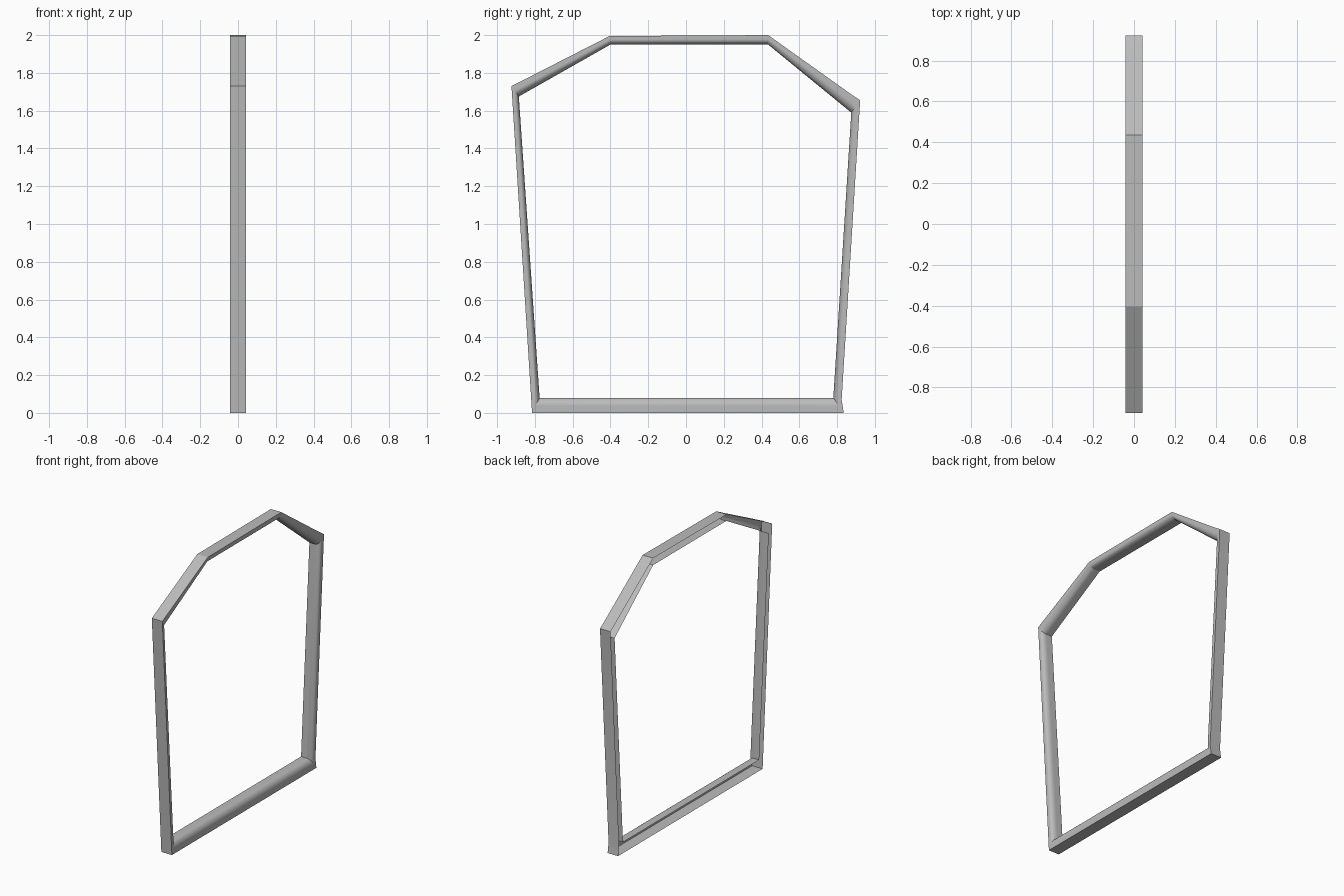
import bpy, bmesh, math
from mathutils import Vector

cube = bpy.data.objects.get("Cube")
if cube:
    bpy.data.objects.remove(cube, do_unlink=True)

# Plain grey paint
grey = bpy.data.materials.new("grey_paint")
grey.use_nodes = True
color = (0.5, 0.5, 0.5, 1)
grey.diffuse_color = color
grey.node_tree.nodes["Principled BSDF"].inputs["Base Color"].default_value = color

# Corners of the frame as (outer, inner) pairs in the y-z plane
corners = [
    ((-0.815, 0), (-0.775, 0.08)),
    ((0.835, 0), (0.78, 0.08)),
    ((0.824, 0.07), (0.78, 0.08)),
    ((0.922, 1.655), (0.875, 1.59)),
    ((0.87, 1.69), (0.875, 1.59)),
    ((0.435, 2.0), (0.435, 1.95)),
    ((-0.405, 1.995), (-0.4, 1.95)),
    ((-0.924, 1.73), (-0.885, 1.675)),
]

# Channel section, open at the back: outer wall, face, rounded lip, inner wall.
# Each entry is (share of the way from inner to outer edge, x).
half, lip, depth, steps = 0.042, 0.6, 0.04, 10
section = [(1, -half), (1, half)]
for k in range(steps + 1):
    a = k / steps * math.pi / 2
    section.append((lip * (1 - math.sin(a)), half - depth * (1 - math.cos(a))))
section.append((0, -half))

# Sweep the section around the corners
bm = bmesh.new()
rings = []
for outer, inner in corners:
    o, i = Vector(outer), Vector(inner)
    ring = []
    for t, x in section:
        p = i.lerp(o, t)
        ring.append(bm.verts.new((x, p.x, p.y)))
    rings.append(ring)
for n, ring in enumerate(rings):
    following = rings[(n + 1) % len(rings)]
    for j in range(len(section) - 1):
        bm.faces.new((ring[j], following[j], following[j + 1], ring[j + 1]))
bmesh.ops.remove_doubles(bm, verts=bm.verts, dist=0.0001)
mesh = bpy.data.meshes.new("window_frame")
bm.to_mesh(mesh)
bm.free()
mesh.materials.append(grey)
frame = bpy.data.objects.new("window_frame", mesh)
bpy.context.collection.objects.link(frame)

# Smooth lip, crisp corners
bpy.ops.object.select_all(action='DESELECT')
frame.select_set(True)
bpy.context.view_layer.objects.active = frame
bpy.ops.object.shade_smooth_by_angle(angle=math.radians(20))
